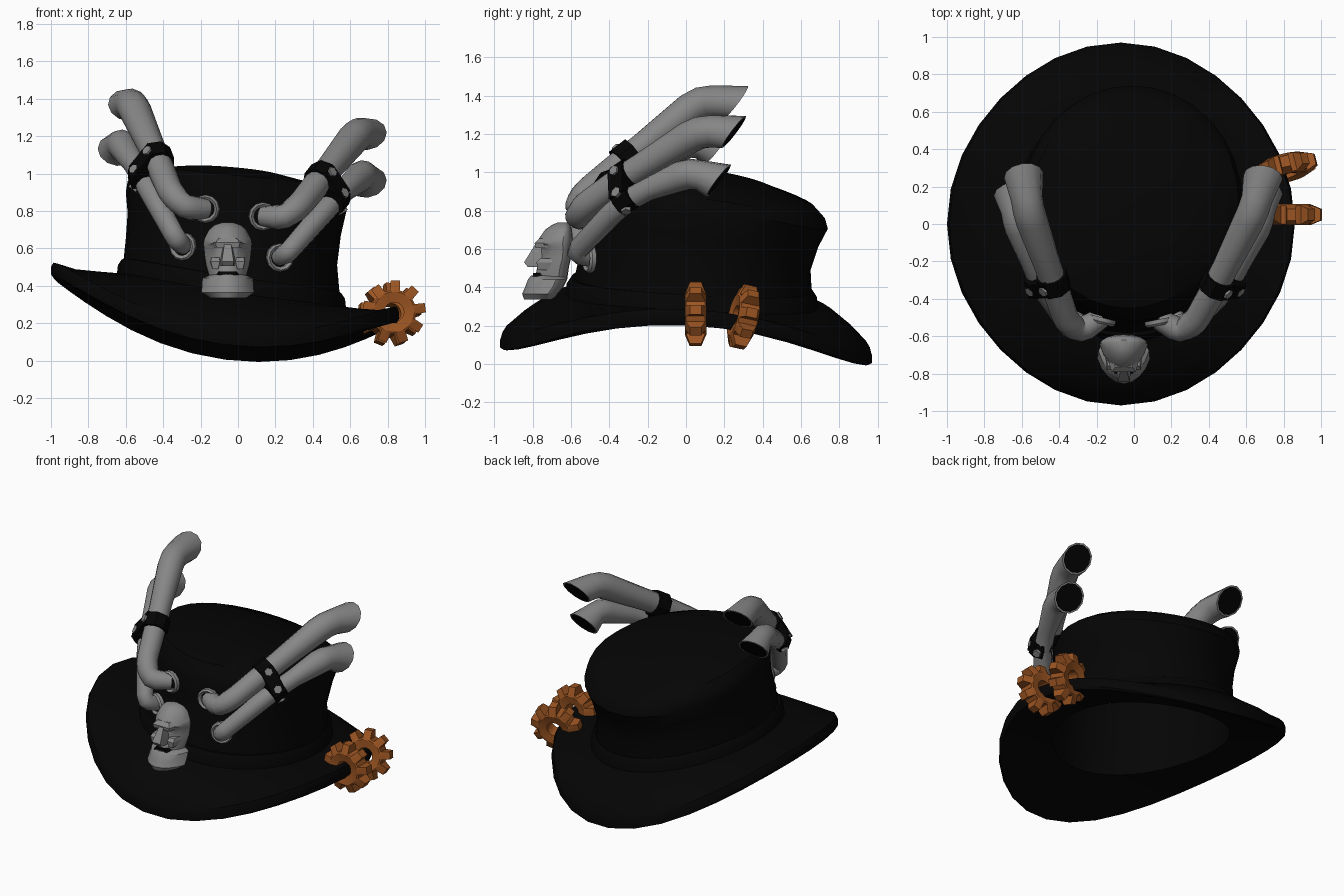
import bpy, bmesh, math
from mathutils import Vector, Matrix

if "Cube" in bpy.data.objects:
    bpy.data.objects.remove(bpy.data.objects["Cube"])


def material(name, rgb):
    m = bpy.data.materials.new(name)
    m.diffuse_color = (*rgb, 1)
    m.use_nodes = True
    m.node_tree.nodes["Principled BSDF"].inputs["Base Color"].default_value = m.diffuse_color
    return m


FELT = material("black_felt", (0.0014, 0.0014, 0.0014))
LEATHER = material("black_strap", (0.0012, 0.0012, 0.0012))
STEEL = material("grey_steel", (0.24, 0.24, 0.24))
COPPER = material("copper", (0.33, 0.09, 0.016))


def finish(name, bm, mats, angle=35):
    bmesh.ops.recalc_face_normals(bm, faces=bm.faces)
    me = bpy.data.meshes.new(name)
    bm.to_mesh(me)
    bm.free()
    for m in mats:
        me.materials.append(m)
    for p in me.polygons:
        p.use_smooth = True
    me.set_sharp_from_angle(angle=math.radians(angle))
    ob = bpy.data.objects.new(name, me)
    bpy.context.collection.objects.link(ob)
    return ob


def loft(bm, rings, caps=True, close=False):
    """Skin a list of point rings; returns the end faces."""
    vr = [[bm.verts.new(p) for p in r] for r in rings]
    pairs = list(zip(vr, vr[1:])) + ([(vr[-1], vr[0])] if close else [])
    for a, b in pairs:
        for i in range(len(a)):
            j = (i + 1) % len(a)
            bm.faces.new((a[i], a[j], b[j], b[i]))
    return [bm.faces.new(vr[0]), bm.faces.new(vr[-1])] if caps else []


def wave_ring(cx, cy, rx, ry, A, B, C, D, trim=0.0, n=32):
    """Oval ring whose height tilts (B, C) and saddles (D); trim flattens the diagonals."""
    out = []
    for i in range(n):
        a = 2 * math.pi * i / n
        c, s = math.cos(a), math.sin(a)
        k = 1 - trim * math.sin(2 * a) ** 2
        out.append((cx + rx * c * k, cy + ry * s * k, A + B * c + C * s + D * math.cos(2 * a)))
    return out


def brim(f, dz=0.0, grow=0.0):
    return wave_ring(-.035 - .035 * f, .03 - .03 * f, .585 + .345 * f + grow, .63 + .34 * f + grow,
                     .353 - .115 * f * f + dz, -.09 - .03 * f, -.035 - .005 * f, .017 + .131 * f * f, .02 * f)


# Hat: inner cavity, underside, rolled rim, brim top, crown wall, crown top
bm = bmesh.new()
loft(bm, [
    wave_ring(-.03, .08, .28, .32, .96, -.03, -.05, 0),
    wave_ring(-.02, .10, .55, .59, .83, -.05, -.07, .03),
    wave_ring(-.035, .05, .545, .58, .50, -.07, -.05, .02),
    wave_ring(-.035, .03, .555, .60, .24, -.05, -.05, .03),
    wave_ring(-.047, .02, .705, .75, .225, -.068, -.045, .06, .007),
    wave_ring(-.06, .009, .826, .868, .20, -.095, -.04, .10, .014),
    brim(.96, -.065), brim(1, -.045), brim(1, -.005), brim(.965, .02), brim(.7), brim(.35), brim(0),
    wave_ring(-.035, .05, .565, .60, .56, -.07, -.05, .02),
    wave_ring(-.02, .085, .57, .605, .70, -.06, -.06, .03),
    wave_ring(-.01, .11, .59, .63, .815, -.05, -.075, .035),
    wave_ring(-.015, .115, .575, .61, .875, -.05, -.082, .033),
    wave_ring(-.03, .11, .52, .56, .932, -.05, -.085, .026),
    wave_ring(-.04, .08, .30, .34, .99, -.025, -.05, .005),
    wave_ring(-.05, .06, .10, .12, 1.015, -.01, -.015, 0)])
finish("hat", bm, [FELT])

# Band around the crown base
bm = bmesh.new()
loft(bm, [brim(0, -.02, .03), brim(0, .05, .022), brim(0, .08, .002), brim(0, .08, -.02), brim(0, -.02, -.02)],
     caps=False, close=True)
finish("hat_band", bm, [LEATHER])


def circle(center, u, v, r, n=12):
    return [center + (u * math.cos(2 * math.pi * i / n) + v * math.sin(2 * math.pi * i / n)) * r for i in range(n)]


def basis(t, up=Vector((0, 0, 1))):
    t = t.normalized()
    u = t.cross(up).normalized()
    return u, u.cross(t)


def cylinder(bm, center, axis, r, h, n=8):
    u, v = basis(axis, Vector((.1, .2, 1)))
    a = axis.normalized() * h / 2
    loft(bm, [circle(center - a, u, v, r, n), circle(center + a, u, v, r, n)])


def round_corners(pts, radii):
    """Replace each inner corner by three points along a small bend."""
    out, rad = [pts[0]], [radii[0]]
    for i in range(1, len(pts) - 1):
        a, b, c = pts[i - 1], pts[i], pts[i + 1]
        d = min((a - b).length, (c - b).length) * .35
        p, q = b + (a - b).normalized() * d, b + (c - b).normalized() * d
        out += [p, (p + 2 * b + q) / 4, q]
        rad += [radii[i]] * 3
    return out + [pts[-1]], rad + [radii[-1]]


def pipe(name, points, radii):
    pts, rad = round_corners([Vector(p) for p in points], radii)
    side = 1 if points[0][0] > 0 else -1
    bm = bmesh.new()
    rings, n, prev = [], len(pts), None
    for i, p in enumerate(pts):
        t = (pts[min(i + 1, n - 1)] - pts[max(i - 1, 0)]).normalized()
        if i == n - 1:      # mouth turned down and back
            t = Vector((.12 * side, .79, -.6)).normalized()
        if prev is None:
            u, v = basis(t)
        else:
            u = (prev - t * prev.dot(t)).normalized()
            v = u.cross(t)
        prev = u
        rings.append(circle(p, u, v, rad[i]))
    mouth = [p + (q - p) * .9 for q in rings[-1]]
    end = loft(bm, rings + [mouth])[1]
    end.material_index = 1      # dark bore
    finish(name, bm, [STEEL, LEATHER], 50)
    # Flange where the pipe leaves the crown, with a dark seat inside it
    p = Vector(points[0])
    axis = Vector((p.x * .9, -.6, 0)).normalized()
    u, v = basis(axis)
    bm = bmesh.new()
    prof = [(.0, .076), (.022, .076), (.034, .066), (.022, .05), (.0, .05)]
    loft(bm, [circle(p + axis * h, u, v, r) for h, r in prof], caps=False, close=True)
    finish(name + "_flange", bm, [STEEL])


def clamp(name, top, low, direction):
    top, low, d = Vector(top), Vector(low), Vector(direction).normalized()
    bm = bmesh.new()
    cylinder(bm, top, d, .088, .095)
    cylinder(bm, low, d, .076, .095)
    # Bridge plate between the two sleeves
    w = (low - top).normalized()
    o = w.cross(d).normalized()
    if o.y > 0:
        o = -o
    m = Matrix((w, d, o)).transposed().to_4x4()
    m.translation = (top + low) / 2 + o * .03
    bmesh.ops.create_cube(bm, size=1, matrix=m @ Matrix.Diagonal((.16, .095, .11, 1)))
    finish(name, bm, [LEATHER])
    bm = bmesh.new()
    for c, r in ((top, .084), (low, .073)):
        cylinder(bm, c + o * r, o, .028, .026, 6)
    cylinder(bm, low + w * .073, w, .028, .026, 6)
    finish(name + "_bolts", bm, [STEEL])


# Exhaust pipes, upper and lower on each side
UP, LOW = [.055, .066, .07, .072, .086, .106], [.045, .055, .06, .08, .106]
pipe("right_upper_pipe", [(.13, -.51, .77), (.25, -.575, .765), (.33, -.52, .83), (.45, -.31, .98),
                          (.64, .07, 1.215), (.69, .25, 1.21)], UP)
pipe("right_lower_pipe", [(.22, -.49, .55), (.27, -.58, .58), (.52, -.31, .865), (.67, .02, 1.0),
                          (.69, .17, .955)], LOW)
pipe("left_upper_pipe", [(-.17, -.50, .81), (-.29, -.575, .82), (-.36, -.52, .90), (-.435, -.3, 1.08),
                         (-.565, .07, 1.37), (-.59, .26, 1.365)], UP)
pipe("left_lower_pipe", [(-.29, -.48, .61), (-.33, -.58, .65), (-.51, -.31, .98), (-.625, .02, 1.165),
                         (-.645, .16, 1.125)], LOW)
clamp("right_clamp", (.445, -.32, .972), (.517, -.315, .863), (.19, .36, .24))
clamp("left_clamp", (-.432, -.31, 1.075), (-.51, -.315, .98), (-.11, .36, .28))


# Mask on the front: skull, jaw and face details
MX = -.055


def oval(z, hw, yf, yb, n=16):
    """Mask section: deep tapering front, shallow back."""
    cy, out = yb - (yb - yf) * .28, []
    for i in range(n):
        c, s = math.cos(2 * math.pi * i / n), math.sin(2 * math.pi * i / n)
        w = hw * c * (1 + .22 * min(s, 0))
        out.append((MX + w, cy + (yb - cy if s > 0 else cy - yf) * s, z))
    return out


bm = bmesh.new()
loft(bm, [oval(*r) for r in [(.44, .095, -.79, -.62), (.51, .115, -.775, -.61), (.55, .122, -.76, -.60),
                             (.61, .128, -.76, -.595), (.625, .129, -.785, -.59), (.65, .125, -.77, -.59),
                             (.70, .10, -.735, -.595), (.725, .07, -.70, -.605), (.738, .03, -.67, -.62)]])
finish("mask_skull", bm, [STEEL])
bm = bmesh.new()
loft(bm, [oval(*r) for r in [(.335, .10, -.845, -.69), (.365, .14, -.855, -.67), (.40, .138, -.84, -.64),
                             (.44, .135, -.825, -.62), (.46, .09, -.81, -.62)]])
finish("mask_jaw", bm, [STEEL])


def wedge(name, rows, mat, x=MX):
    """Block lofted through rectangles (z, half width, front y, back y)."""
    bm = bmesh.new()
    loft(bm, [[(x - w, f, z), (x + w, f, z), (x + w * 1.3, b, z), (x - w * 1.3, b, z)] for z, w, f, b in rows])
    finish(name, bm, [mat], 20)


wedge("mask_nose", [(.505, .03, -.825, -.75), (.53, .032, -.845, -.74), (.635, .016, -.78, -.74)], STEEL)
wedge("mask_brow", [(.605, .06, -.785, -.72), (.63, .065, -.79, -.72), (.655, .045, -.765, -.72)], STEEL)
wedge("mask_mouth", [(.457, .05, -.80, -.74), (.475, .04, -.797, -.74)], LEATHER)
for s, n in ((-1, "left"), (1, "right")):
    wedge(n + "_mask_cheek", [(.49, .015, -.775, -.7), (.53, .025, -.78, -.7), (.55, .02, -.76, -.7)],
          STEEL, MX + s * .066)


# Cogs threaded on the brim edge
def cog(name, loc, turn, lean, teeth=9):
    bm = bmesh.new()
    prof = [(0, .118, .05), (.22, .118, .05), (.34, .17, .03), (.76, .17, .03), (.88, .118, .05)]
    rim = [((k + f) * 2 * math.pi / teeth - .25, r, h) for k in range(teeth) for f, r, h in prof]
    rings = []
    for sign, part in ((-1, 0), (-1, 1), (-1, 2), (1, 2), (1, 1), (1, 0)):
        sizes = [((.052, .045), (.108, .056), (r, h))[part] for a, r, h in rim]
        rings.append([(r * math.cos(a), sign * h, r * math.sin(a)) for (a, _, _), (r, h) in zip(rim, sizes)])
    loft(bm, rings, caps=False, close=True)
    ob = finish(name, bm, [COPPER], 15)
    ob.rotation_euler = (lean, 0, turn)
    ob.location = loc


cog("front_cog", (.835, .05, .26), 0, 0)
cog("rear_cog", (.81, .30, .245), math.radians(14), math.radians(-12))
